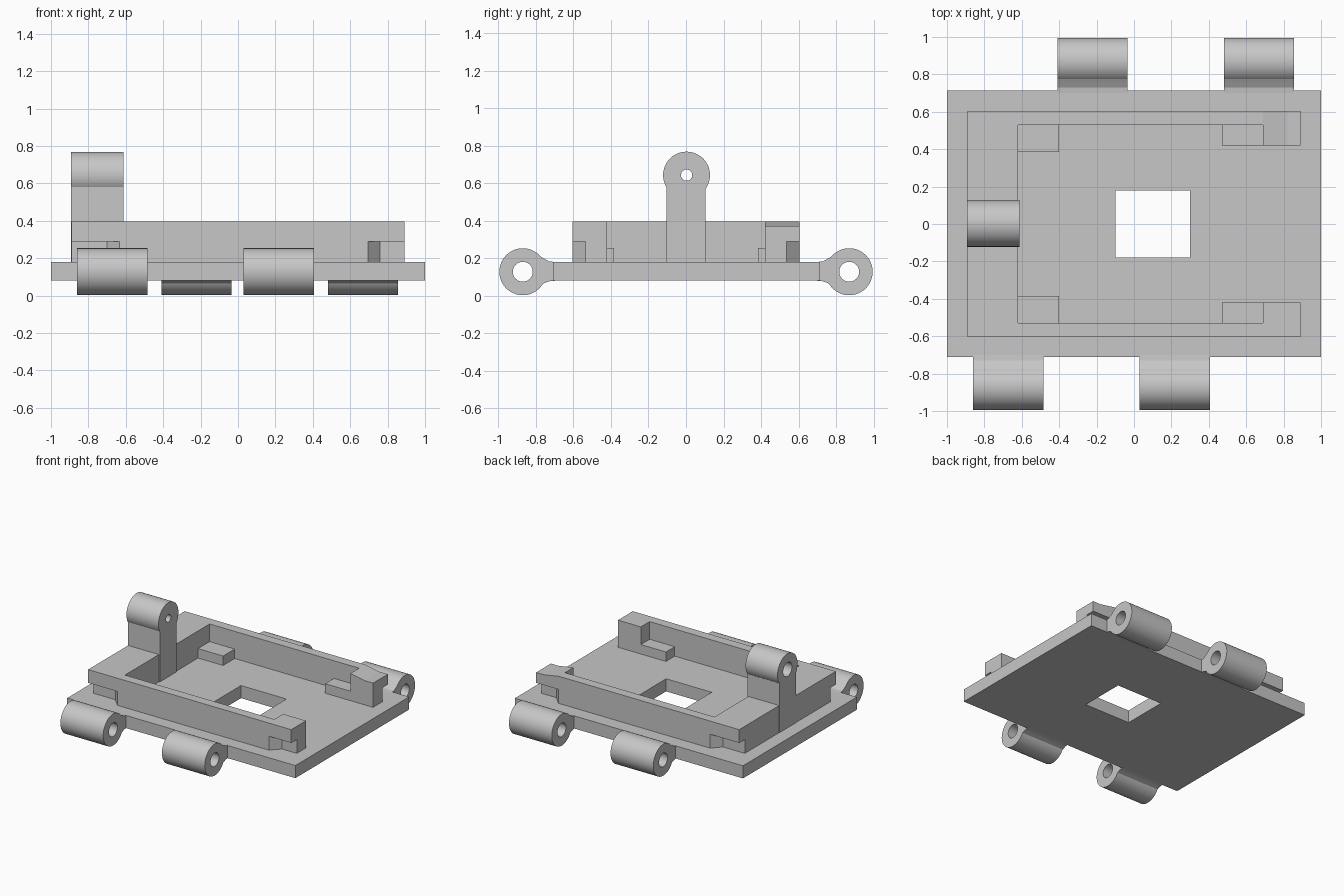
import bpy, bmesh, math

cube = bpy.data.objects.get("Cube")
if cube:
    bpy.data.objects.remove(cube, do_unlink=True)

# Single flat grey
grey = bpy.data.materials.new("light_grey")
grey.use_nodes = True
colour = (0.57, 0.57, 0.57, 1)
grey.diffuse_color = colour
grey.node_tree.nodes["Principled BSDF"].inputs["Base Color"].default_value = colour


def make_object(name, bm):
    bmesh.ops.recalc_face_normals(bm, faces=bm.faces)
    mesh = bpy.data.meshes.new(name)
    bm.to_mesh(mesh)
    bm.free()
    mesh.materials.append(grey)
    obj = bpy.data.objects.new(name, mesh)
    bpy.context.collection.objects.link(obj)
    return obj


def prism(name, points, low, high, axis="z"):
    """Extrude a 2D outline along one axis."""
    place = {"x": lambda a, b, h: (h, a, b),
             "y": lambda a, b, h: (a, h, b),
             "z": lambda a, b, h: (a, b, h)}[axis]
    bm = bmesh.new()
    rings = [[bm.verts.new(place(a, b, h)) for a, b in points] for h in (low, high)]
    for ring in rings:
        bm.faces.new(ring)
    n = len(points)
    for i in range(n):
        j = (i + 1) % n
        bm.faces.new((rings[0][i], rings[0][j], rings[1][j], rings[1][i]))
    return make_object(name, bm)


def box(name, x, y, z):
    outline = [(x[0], y[0]), (x[1], y[0]), (x[1], y[1]), (x[0], y[1])]
    return prism(name, outline, *z)


def barrel(name, profile, y, z, sides=64):
    """Revolve a closed (x, radius) profile about an axis along x."""
    bm = bmesh.new()
    rings = []
    for i in range(sides):
        t = 2 * math.pi * i / sides
        rings.append([bm.verts.new((x, y + r * math.cos(t), z + r * math.sin(t)))
                      for x, r in profile])
    n = len(profile)
    for i in range(sides):
        a, b = rings[i], rings[(i + 1) % sides]
        for k in range(n):
            m = (k + 1) % n
            bm.faces.new((a[k], a[m], b[m], b[k]))
    obj = make_object(name, bm)
    bpy.ops.object.select_all(action="DESELECT")
    obj.select_set(True)
    bpy.context.view_layer.objects.active = obj
    bpy.ops.object.shade_smooth_by_angle(angle=math.radians(35))
    return obj


def cut(obj, cutters):
    """Subtract the cutters, apply the result and remove them."""
    for cutter in cutters:
        cutter.hide_render = True
        mod = obj.modifiers.new("cut", "BOOLEAN")
        mod.operation, mod.solver, mod.object = "DIFFERENCE", "EXACT", cutter
    graph = bpy.context.evaluated_depsgraph_get()
    mesh = bpy.data.meshes.new_from_object(obj.evaluated_get(graph))
    obj.modifiers.clear()
    obj.data = mesh
    for cutter in cutters:
        bpy.data.objects.remove(cutter, do_unlink=True)


FLOOR, TOP = 0.18, 0.395

# Base plate with its window
plate = box("base_plate", (-1, 1), (-0.71, 0.715), (0.08, FLOOR))
cut(plate, [box("window_cutter", (-0.1, 0.3), (-0.18, 0.18), (0, 0.3))])

# U-shaped wall, open on one end, with thickened arm ends
half = [(-0.89, -0.605), (0.89, -0.605), (0.89, -0.42),
        (0.69, -0.42), (0.69, -0.53), (-0.62, -0.53)]
wall = prism("frame_wall", half + [(x, -y) for x, y in reversed(half)], FLOOR, TOP)

# Undercut notches at the four outer corners, and a ramp on one arm end
cutters = []
for s in (-1, 1):
    for start, slant, end in ((0.69, 0.76, 0.95), (-0.63, -0.70, -0.95)):
        outline = [(start, 0.61), (slant, 0.535), (end, 0.535), (end, 0.61)]
        cutters.append(prism("notch_cutter", [(x, s * y) for x, y in outline], 0.1, 0.29))
ramp = [(0.69, TOP), (0.82, 0.372), (0.95, 0.372), (0.95, 0.5), (0.69, 0.5)]
cutters.append(prism("ramp_cutter", ramp, 0.4, 0.65, "y"))
cut(wall, cutters)

# Low rest tabs inside the wall
for s, side in ((-1, "front"), (1, "back")):
    for end, x, inner in (("closed", (-0.62, -0.40), 0.385), ("open", (0.47, 0.69), 0.42)):
        box(f"{side}_{end}_rest_tab", x, sorted((s * inner, s * 0.53)), (FLOOR, 0.255))

# Hinge barrels with flared necks
hinges = (("front", -1, (-0.86, -0.485)), ("front", -1, (0.03, 0.405)),
          ("back", 1, (-0.41, -0.035)), ("back", 1, (0.48, 0.855)))
for side, s, (x0, x1) in hinges:
    tube = [(x0, 0.125), (x1, 0.125), (x1, 0.053), (x0, 0.053)]
    barrel(f"{side}_hinge_barrel", tube, s * 0.87, 0.128)
    neck = [(0.70, 0.08), (0.70, 0.18), (0.73, 0.183), (0.76, 0.2), (0.785, 0.215),
            (0.785, 0.045), (0.76, 0.066), (0.73, 0.077)]
    prism(f"{side}_hinge_neck", [(s * y, z) for y, z in neck], x0, x1, "x")

# Upright post topped by a barrel with a stepped bore
box("post", (-0.892, -0.612), (-0.105, 0.105), (FLOOR, 0.583))
bore = [(-0.892, 0.125), (-0.612, 0.125), (-0.612, 0.03),
        (-0.70, 0.03), (-0.70, 0.055), (-0.892, 0.055)]
barrel("post_barrel", bore, 0.003, 0.643)
